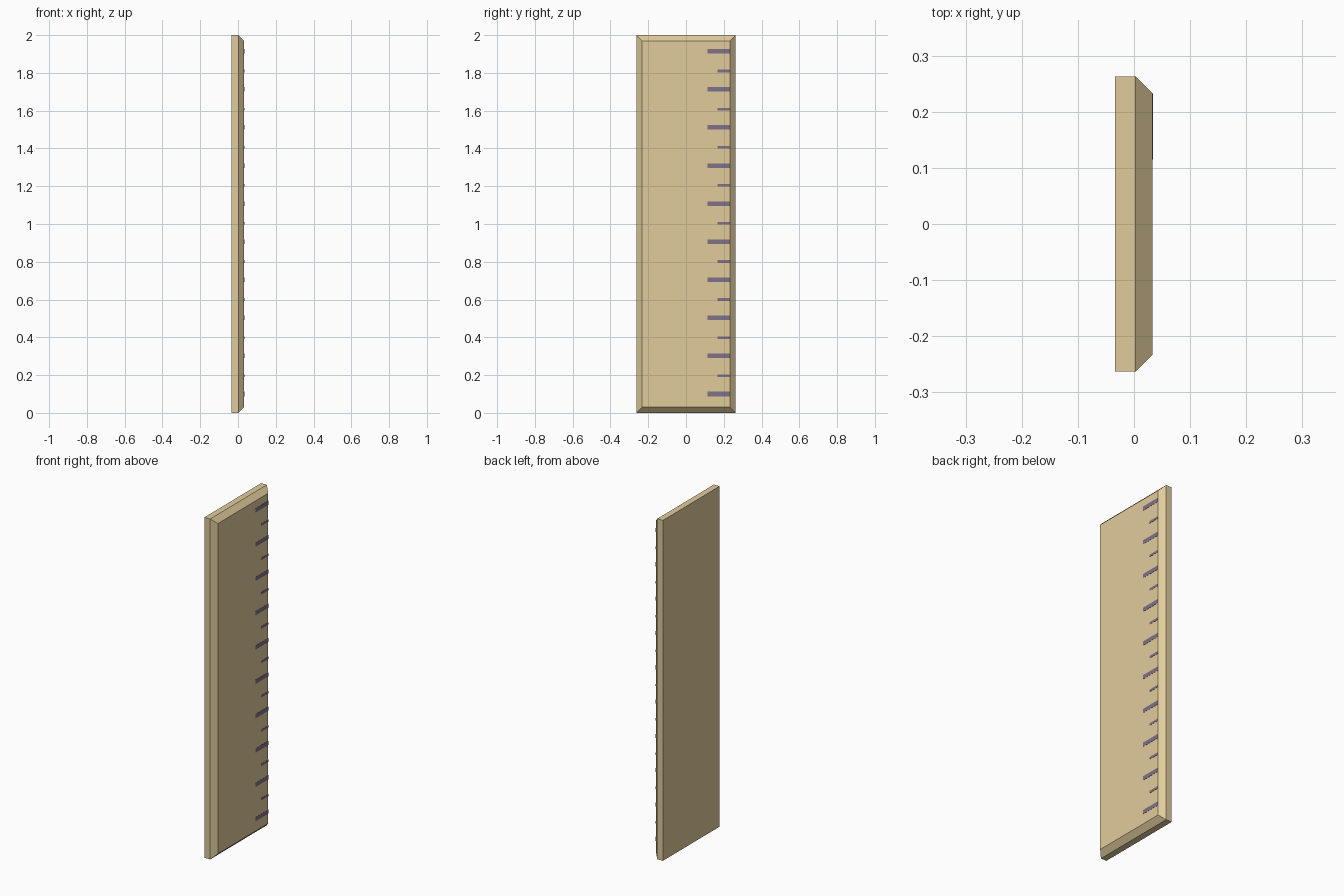
import bpy, bmesh

if "Cube" in bpy.data.objects:
    bpy.data.objects.remove(bpy.data.objects["Cube"])


def material(name, rgb):
    m = bpy.data.materials.new(name)
    m.diffuse_color = (*rgb, 1)
    m.use_nodes = True
    m.node_tree.nodes["Principled BSDF"].inputs["Base Color"].default_value = m.diffuse_color
    return m


wood = material("pale_wood", (0.75, 0.60, 0.33))
ink = material("violet_grey_ink", (0.21, 0.17, 0.25))


def add_box(bm, lo, hi):
    verts = bmesh.ops.create_cube(bm, size=1)["verts"]
    for v in verts:
        for i in range(3):
            v.co[i] = hi[i] if v.co[i] > 0 else lo[i]


def finish(bm, name, mat):
    bmesh.ops.recalc_face_normals(bm, faces=bm.faces)
    me = bpy.data.meshes.new(name)
    bm.to_mesh(me)
    bm.free()
    me.materials.append(mat)
    ob = bpy.data.objects.new(name, me)
    bpy.context.collection.objects.link(ob)


# Board, with a chamfer around its +x face
FACE = 0.033
bm = bmesh.new()
add_box(bm, (-0.034, -0.263, 0), (FACE, 0.263, 2))
rim = [e for e in bm.edges if all(v.co.x > 0 for v in e.verts)]
bmesh.ops.bevel(bm, geom=rim, offset=0.03, segments=1, affect='EDGES')
finish(bm, "ruler_board", wood)


# Graduation marks: thin plates along the +y edge of the face
def marks(name, count, z0, length, height):
    bm = bmesh.new()
    for i in range(count):
        z = z0 + i * 0.2016
        add_box(bm, (FACE - 0.001, 0.233 - length, z - height / 2),
                (FACE + 0.001, 0.233, z + height / 2))
    finish(bm, name, ink)


marks("long_marks", 10, 0.10, 0.118, 0.024)
marks("short_marks", 9, 0.197, 0.066, 0.014)
